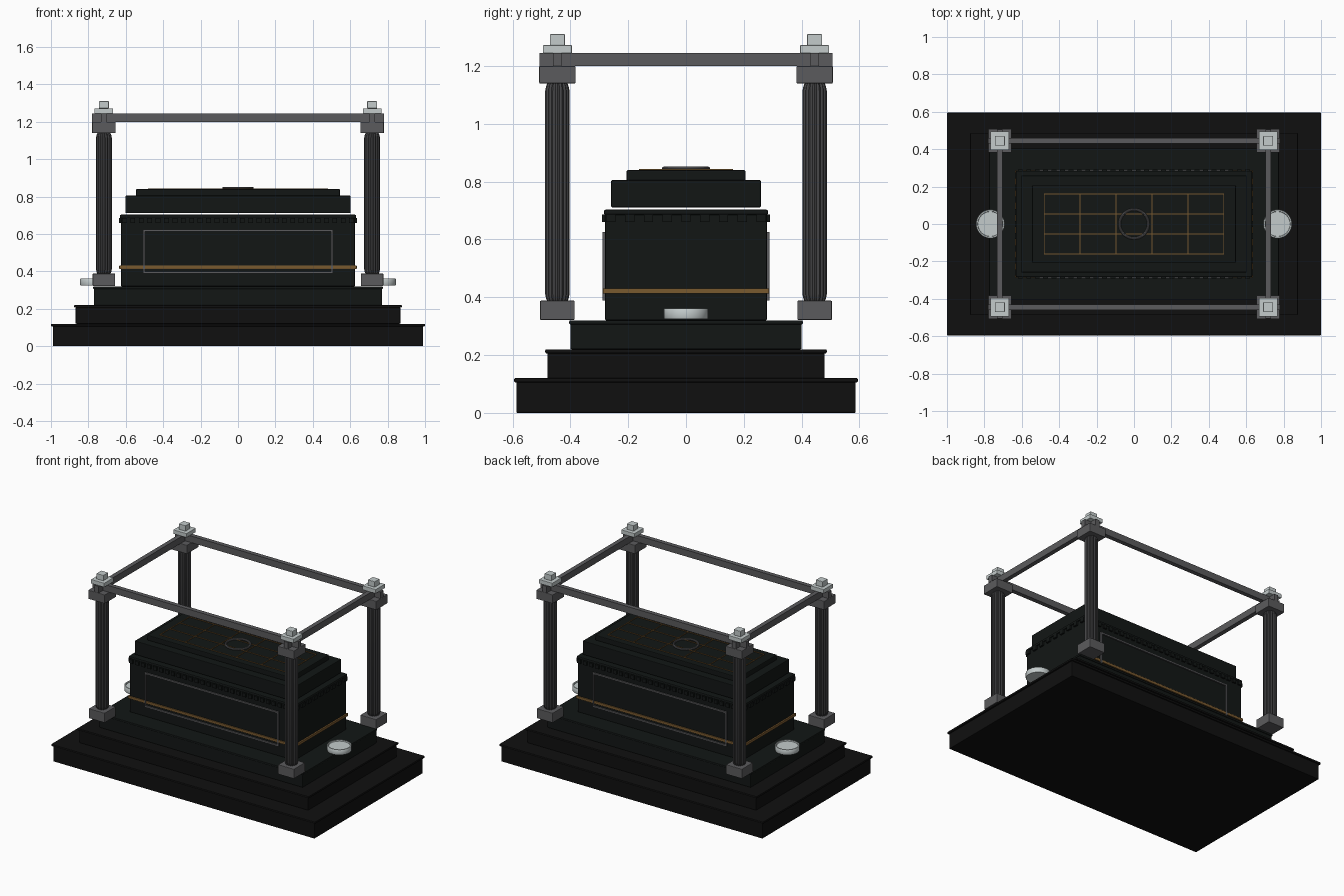
import bpy, bmesh
from math import cos, sin, pi

if "Cube" in bpy.data.objects:
    bpy.data.objects.remove(bpy.data.objects["Cube"])


def mat(name, r, g, b):
    m = bpy.data.materials.new(name)
    m.diffuse_color = (r, g, b, 1)
    m.use_nodes = True
    m.node_tree.nodes["Principled BSDF"].inputs["Base Color"].default_value = m.diffuse_color
    return m


BLACK = mat("black_stone", .005, .005, .005)
DARK = mat("dark_stone", .006, .008, .0075)
GOLD = mat("bronze", .19, .10, .028)
GREY = mat("grey_metal", .105, .105, .11)
POST = mat("post_metal", .06, .06, .063)
PALE = mat("pale_metal", .55, .60, .60)


def finish(bm, name, m, bevel=0, smooth=False):
    bmesh.ops.recalc_face_normals(bm, faces=bm.faces)
    me = bpy.data.meshes.new(name)
    bm.to_mesh(me)
    bm.free()
    o = bpy.data.objects.new(name, me)
    bpy.context.collection.objects.link(o)
    me.materials.append(m)
    if bevel:
        mod = o.modifiers.new("bevel", 'BEVEL')
        mod.width, mod.segments = bevel, 2
    if smooth:
        bpy.context.view_layer.objects.active = o
        o.select_set(True)
        bpy.ops.object.shade_smooth_by_angle(angle=.6)
        o.select_set(False)
    return o


def add_box(bm, x0, x1, y0, y1, z0, z1):
    vs = bmesh.ops.create_cube(bm, size=1)['verts']
    for v in vs:
        v.co.x = x1 if v.co.x > 0 else x0
        v.co.y = y1 if v.co.y > 0 else y0
        v.co.z = z1 if v.co.z > 0 else z0


def boxes(name, m, items, bevel=0):
    bm = bmesh.new()
    for b in items:
        add_box(bm, *b)
    return finish(bm, name, m, bevel)


def slab(name, m, hx, hy, z0, z1, bevel=.004):
    return boxes(name, m, [(-hx, hx, -hy, hy, z0, z1)], bevel)


def lathe(name, m, prof, loc, n=48, flute=lambda i: 0, closed=False):
    # revolve (radius, z) points; flute gives a radius drop per side
    bm = bmesh.new()
    rings = [[bm.verts.new((loc[0] + (r - flute(i)) * cos(2 * pi * i / n),
                            loc[1] + (r - flute(i)) * sin(2 * pi * i / n), z))
              for i in range(n)] for r, z in prof]
    pairs = list(zip(rings, rings[1:]))
    if closed:
        pairs.append((rings[-1], rings[0]))
    for a, b in pairs:
        for i in range(n):
            j = (i + 1) % n
            bm.faces.new((a[i], a[j], b[j], b[i]))
    if not closed:
        bm.faces.new(rings[0])
        bm.faces.new(rings[-1])
    return finish(bm, name, m, smooth=True)


# stepped base, each step with a thin projecting lip
for i, (hx, hy, z0, z1) in enumerate([(.99, .587, 0, .12), (.868, .48, .12, .22), (.77, .40, .22, .32)]):
    m = BLACK if i < 2 else DARK
    slab(f"base_step_{i + 1}", m, hx, hy, z0, z1 - .012)
    slab(f"base_lip_{i + 1}", m, hx + (.01, .008, .004)[i], hy + (.008, .007, .004)[i], z1 - .014, z1)

# chest body, rim and bronze band
slab("chest_body", DARK, .625, .28, .32, .70)
slab("chest_rim", DARK, .632, .284, .685, .703, .006)
slab("chest_band", GOLD, .635, .287, .413, .431, .002)

# small dentils under the rim
den = []
for i in range(28):
    x = -.6075 + i * .045
    for s in (-1, 1):
        den.append((x - .013, x + .013, s * .284 - .007, s * .284 + .007, .66, .686))
for i in range(9):
    y = -.26 + i * .065
    for s in (-1, 1):
        den.append((s * .629 - .008, s * .629 + .008, y - .016, y + .016, .66, .686))
boxes("chest_dentils", DARK, den)

# raised panel frames on front and back
for s, n in ((-1, "front"), (1, "back")):
    y0, y1 = sorted((s * .278, s * .289))
    boxes(f"{n}_panel_frame", GREY, [
        (-.508, .508, y0, y1, .388, .399), (-.508, .508, y0, y1, .614, .625),
        (-.508, -.497, y0, y1, .399, .614), (.497, .508, y0, y1, .399, .614)])

# lid, sitting just clear of the chest
slab("lid_lower", DARK, .602, .259, .711, .805)
slab("lid_upper", DARK, .545, .206, .804, .84, .005)
grid = [(x - .0025, x + .0025, -.16, .16, .838, .844) for x in (-.48, -.288, -.096, .096, .288, .48)]
grid += [(-.48, .48, y - .0025, y + .0025, .838, .844) for y in (-.16, -.053, .053, .16)]
boxes("lid_inlay_lines", GOLD, grid)
lathe("lid_ring", GREY, [(.077 + .007 * cos(k * pi / 4), .845 + .007 * sin(k * pi / 4)) for k in range(8)],
      (0, 0), closed=True)

# four corner posts with plinth, fluted shaft, capital and finial
PX, PY = .717, .445
shaft = [(.034, .385), (.039, .395), (.042, .41), (.042, 1.115), (.039, 1.13), (.034, 1.142)]
for sx, nx in ((-1, "left"), (1, "right")):
    for sy, ny in ((-1, "front"), (1, "back")):
        x, y, p = sx * PX, sy * PY, f"{ny}_{nx}_post"

        def block(h, z0, z1):
            return (x - h, x + h, y - h, y + h, z0, z1)
        boxes(p + "_plinth", GREY, [block(.06, .322, .388)], .003)
        lathe(p + "_shaft", POST, shaft, (x, y), 64, lambda i: (0, .002, .0045, .002)[i % 4])
        boxes(p + "_capital", GREY, [block(.063, 1.14, 1.2)], .003)
        boxes(p + "_finial", PALE, [block(.05, 1.244, 1.272), block(.026, 1.272, 1.31)], .002)

# top rails, crossing over the capitals
for s, n in ((-1, "front"), (1, "back")):
    boxes(n + "_rail", GREY, [(-.78, .78, s * PY - .015, s * PY + .015, 1.2, 1.245)])
for s, n in ((-1, "left"), (1, "right")):
    boxes(n + "_rail", GREY, [(s * PX - .015, s * PX + .015, -.506, .506, 1.2, 1.245)])

# shallow round dishes at each end
for s, n in ((-1, "left"), (1, "right")):
    lathe(n + "_dish", PALE, [(.075, .325), (.077, .33), (.077, .358), (.075, .361), (.068, .361), (.066, .354)],
          (s * .768, 0))
